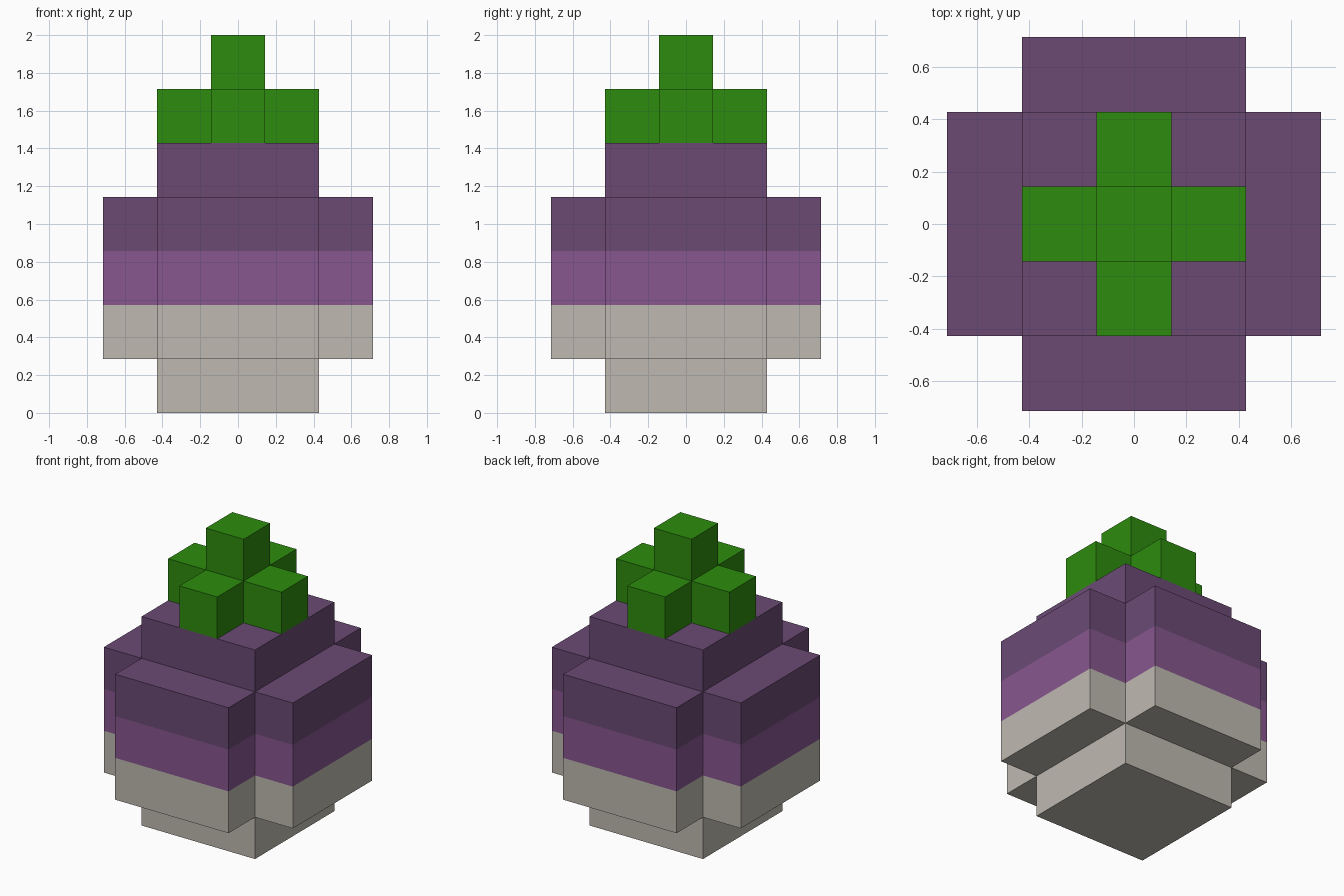
import bpy
import bmesh

cube = bpy.data.objects.get("Cube")
if cube:
    bpy.data.objects.remove(cube, do_unlink=True)

U = 2 / 7  # one block


def material(name, rgb):
    """Flat material from 0-255 sRGB values, stored as linear."""
    lin = [((c / 255 + 0.055) / 1.055) ** 2.4 if c > 10 else c / 255 / 12.92 for c in rgb]
    mat = bpy.data.materials.new(name)
    mat.use_nodes = True
    mat.diffuse_color = (*lin, 1)
    bsdf = mat.node_tree.nodes["Principled BSDF"]
    bsdf.inputs["Base Color"].default_value = (*lin, 1)
    bsdf.inputs["Roughness"].default_value = 0.9
    return mat


cream = material("cream", (191, 186, 177))
purple = material("purple", (135, 87, 143))
dark_purple = material("dark purple", (107, 74, 116))
green = material("leaf green", (45, 140, 14))


def square(a):
    return [(a, -a), (a, a), (-a, a), (-a, -a)]


def cross(a, b):
    """Plus-shaped outline: arm half-width a, reach b."""
    points, quarter = [], [(b, -a), (b, a), (a, a)]
    for _ in range(4):
        points += quarter
        quarter = [(-y, x) for x, y in quarter]
    return points


def block(name, outline, bottom, bands, caps):
    """Stack one-unit bands of an outline; each band has its own material."""
    bm = bmesh.new()
    rings = [[bm.verts.new((x * U, y * U, (bottom + i) * U)) for x, y in outline]
             for i in range(len(bands) + 1)]
    n = len(outline)
    mats = list(dict.fromkeys(bands))
    # Side walls, one colour per band
    for low, high, mat in zip(rings, rings[1:], bands):
        for i in range(n):
            j = (i + 1) % n
            bm.faces.new((low[i], low[j], high[j], high[i])).material_index = mats.index(mat)
    # Caps: a whole square, or only the four arms of a cross
    for cap in caps:
        ring, mat = (rings[-1], bands[-1]) if cap == "top" else (rings[0], bands[0])
        quads = [ring] if n == 4 else [
            [ring[3 * k - 1], ring[3 * k], ring[3 * k + 1], ring[3 * k + 2]] for k in range(4)]
        for quad in quads:
            face = bm.faces.new(quad if cap == "top" else quad[::-1])
            face.material_index = mats.index(mat)
    mesh = bpy.data.meshes.new(name)
    bm.to_mesh(mesh)
    bm.free()
    for mat in mats:
        mesh.materials.append(mat)
    obj = bpy.data.objects.new(name, mesh)
    bpy.context.collection.objects.link(obj)
    return obj


# Bulb: square foot, cross-shaped striped belly, square shoulder
block("bulb_base", square(1.5), 0, [cream], ["bottom"])
block("bulb_belly", cross(1.5, 2.5), 1, [cream, purple, dark_purple], ["bottom", "top"])
block("bulb_shoulder", square(1.5), 4, [dark_purple], ["top"])

# Leaves: a cross of four blocks with one block rising in the middle
block("side_leaves", cross(0.5, 1.5), 5, [green], ["top"])
block("top_leaf", square(0.5), 6, [green], ["top"])
